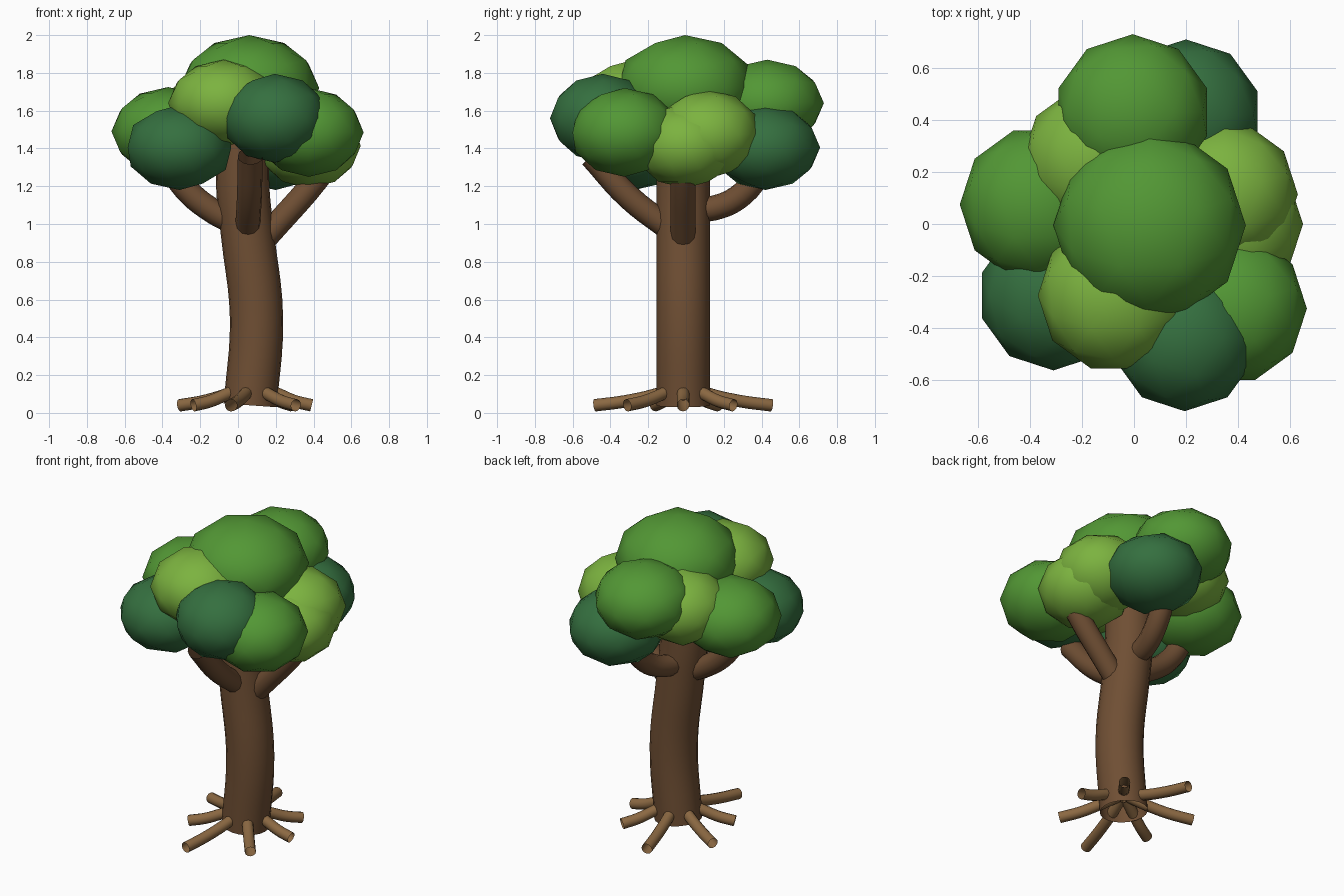
import bpy, bmesh, math
from mathutils import Matrix

if "Cube" in bpy.data.objects:
    bpy.data.objects.remove(bpy.data.objects["Cube"])


def material(name, rgb):
    m = bpy.data.materials.new(name)
    m.diffuse_color = (*rgb, 1)
    m.use_nodes = True
    m.node_tree.nodes["Principled BSDF"].inputs["Base Color"].default_value = m.diffuse_color
    return m


BARK = material("bark", (0.16, 0.078, 0.034))
ROOT = material("root_bark", (0.26, 0.14, 0.055))
GREENS = {
    "mid": material("leaf_mid", (0.085, 0.31, 0.035)),
    "dark": material("leaf_dark", (0.035, 0.16, 0.05)),
    "light": material("leaf_light", (0.2, 0.45, 0.05)),
}


def tube(name, points, radius, sides, mat):
    """Smooth round tube through a few points."""
    cu = bpy.data.curves.new(name, 'CURVE')
    cu.dimensions = '3D'
    cu.bevel_depth = radius
    cu.bevel_resolution = (sides - 4) // 2
    cu.resolution_u = 5
    cu.use_fill_caps = False
    sp = cu.splines.new('BEZIER')
    sp.bezier_points.add(len(points) - 1)
    for bp, p in zip(sp.bezier_points, points):
        bp.co = p
        bp.handle_left_type = bp.handle_right_type = 'AUTO'
    cu.materials.append(mat)
    ob = bpy.data.objects.new(name, cu)
    bpy.context.collection.objects.link(ob)
    return ob


def leaf_blob(name, centre, r, rz, turn, mat):
    """Flattened low-poly ball, smooth shaded."""
    bm = bmesh.new()
    bmesh.ops.create_icosphere(bm, subdivisions=2, radius=1)
    bm.transform(Matrix.Translation(centre) @ Matrix.Diagonal((r, r, rz, 1))
                 @ Matrix.Rotation(math.radians(turn), 4, 'Z'))
    for f in bm.faces:
        f.smooth = True
    me = bpy.data.meshes.new(name)
    bm.to_mesh(me)
    bm.free()
    me.materials.append(mat)
    ob = bpy.data.objects.new(name, me)
    bpy.context.collection.objects.link(ob)


# Trunk with a gentle S bend
CY = -0.015
tube("trunk", [(0.065, CY, 0.04), (0.098, CY, 0.5), (0.05, CY, 0.95),
               (0.025, CY, 1.2), (0.03, CY, 1.5)], 0.141, 20, BARK)

# Four branches reaching into the crown
tube("branch_front", [(0.05, -0.08, 0.97), (0.06, -0.3, 1.14), (0.065, -0.5, 1.36)], 0.066, 12, BARK)
tube("branch_right", [(0.1, CY, 0.88), (0.2, CY, 0.99), (0.41, CY, 1.23), (0.48, CY, 1.33)], 0.066, 12, BARK)
tube("branch_left", [(-0.02, CY, 1.01), (-0.12, CY, 1.06), (-0.28, CY, 1.19), (-0.38, CY, 1.35)], 0.066, 12, BARK)
tube("branch_back", [(0.03, 0.03, 1.08), (0.045, 0.15, 1.085), (0.08, 0.3, 1.16), (0.11, 0.42, 1.32)], 0.066, 12, BARK)

# Seven roots spread evenly round the foot
for i, reach in enumerate((0.32, 0.34, 0.48, 0.42, 0.34, 0.48, 0.38)):
    a = i * math.tau / 7
    path = [(0.03, 0.14), (0.14, 0.1), (0.14 + 0.5 * (reach - 0.14), 0.062), (reach, 0.04)]
    tube(f"root_{i + 1}", [(0.07 + d * math.cos(a), CY + d * math.sin(a), z) for d, z in path],
         0.033, 12, ROOT)

# Crown of leaf blobs: centre, radius, half height, turn, shade
BLOBS = [
    ((0.06, -0.005, 1.72), 0.37, 0.28, 90, "mid"),
    ((-0.005, 0.43, 1.64), 0.30, 0.23, 0, "mid"),
    ((-0.37, 0.075, 1.49), 0.30, 0.235, 90, "mid"),
    ((0.375, -0.325, 1.485), 0.29, 0.235, 90, "mid"),
    ((0.2, 0.42, 1.405), 0.29, 0.225, 0, "dark"),
    ((-0.31, -0.275, 1.405), 0.288, 0.225, 0, "dark"),
    ((0.195, -0.44, 1.56), 0.28, 0.235, 0, "dark"),
    ((-0.075, -0.275, 1.64), 0.295, 0.23, 90, "light"),
    ((0.35, 0.115, 1.475), 0.28, 0.235, 90, "light"),
    ((0.375, 0.0, 1.415), 0.275, 0.225, 90, "light"),
    ((-0.15, 0.25, 1.57), 0.28, 0.23, 90, "light"),
]
for i, (c, r, rz, turn, shade) in enumerate(BLOBS):
    leaf_blob(f"leaf_blob_{i + 1}", c, r, rz, turn, GREENS[shade])
